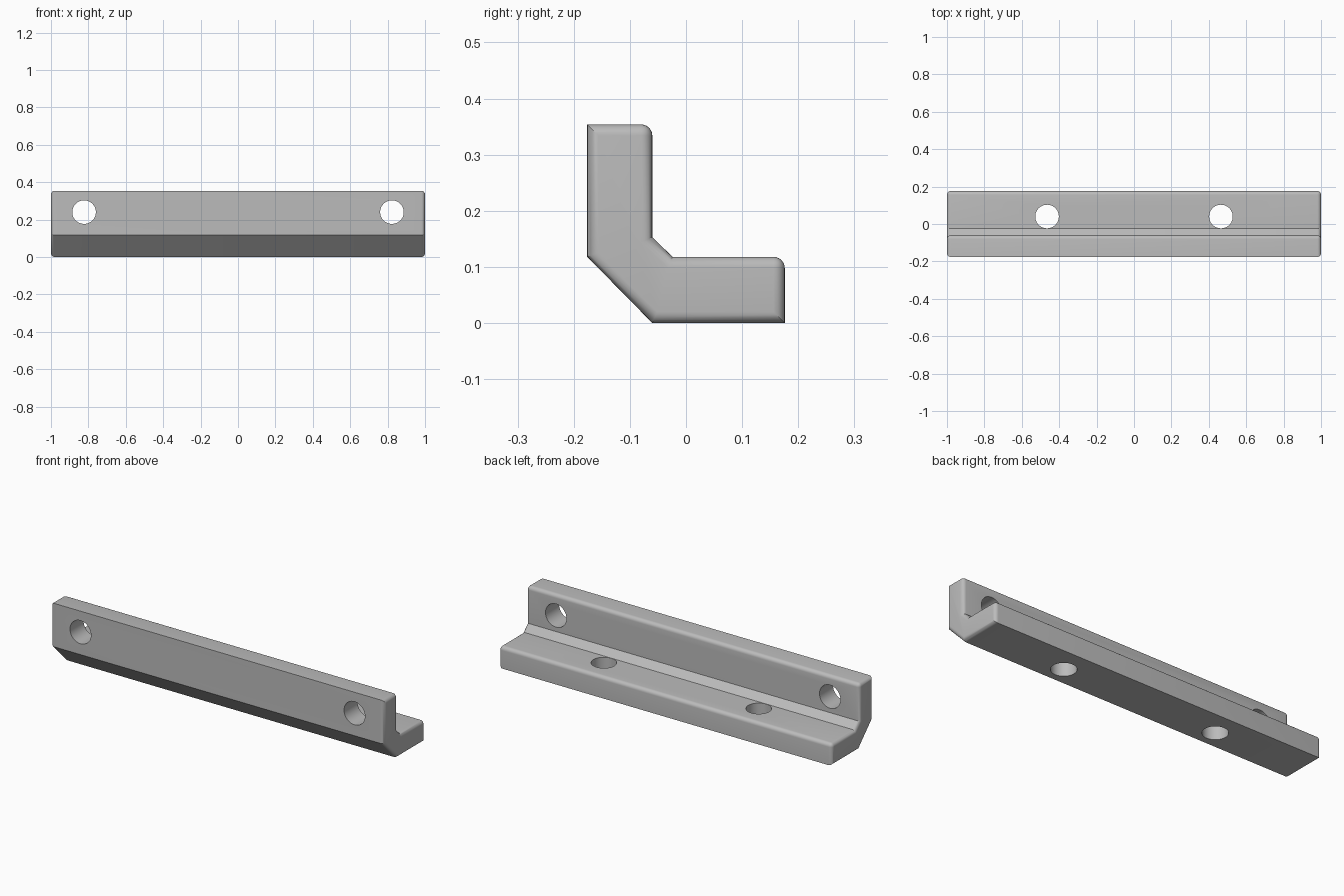
import bpy, bmesh, math
from mathutils import Matrix

cube = bpy.data.objects.get("Cube")
if cube:
    bpy.data.objects.remove(cube, do_unlink=True)

HALF_LENGTH = 1.0
FILLET = 0.02
HOLE_RADIUS = 0.063

grey = bpy.data.materials.new("plain grey")
grey.use_nodes = True
colour = (0.5, 0.5, 0.5, 1)
grey.diffuse_color = colour
grey.node_tree.nodes["Principled BSDF"].inputs["Base Color"].default_value = colour


def add_object(name, bm):
    bmesh.ops.recalc_face_normals(bm, faces=bm.faces)
    mesh = bpy.data.meshes.new(name)
    bm.to_mesh(mesh)
    bm.free()
    mesh.materials.append(grey)
    obj = bpy.data.objects.new(name, mesh)
    bpy.context.collection.objects.link(obj)
    return obj


# Angle section (y, z) extruded along x
section = [(-0.176, 0.354), (-0.06, 0.354), (-0.06, 0.153), (-0.024, 0.118),
           (0.176, 0.118), (0.176, 0), (-0.06, 0), (-0.176, 0.118)]
rounded_corners = [section[1], section[4]]

bm = bmesh.new()
end = bm.faces.new([bm.verts.new((-HALF_LENGTH, y, z)) for y, z in section])
extruded = bmesh.ops.extrude_face_region(bm, geom=[end], use_keep_orig=True)
moved = [v for v in extruded["geom"] if isinstance(v, bmesh.types.BMVert)]
bmesh.ops.translate(bm, verts=moved, vec=(2 * HALF_LENGTH, 0, 0))
bmesh.ops.recalc_face_normals(bm, faces=bm.faces)


# Fillet both end outlines and the two outer lip edges
def is_filleted(edge):
    a, b = (v.co for v in edge.verts)
    if abs(a.x - b.x) < 0.01:
        return True
    return any(math.hypot(a.y - y, a.z - z) < 0.001 for y, z in rounded_corners)


bmesh.ops.bevel(bm, geom=[e for e in bm.edges if is_filleted(e)], offset=FILLET,
                offset_type='OFFSET', segments=6, profile=0.5, affect='EDGES')
bracket = add_object("angle_bracket", bm)

# Screw holes: outer pair through the upright, inner pair through the base
cutters = bmesh.new()


def add_drill(location, rotation):
    bmesh.ops.create_cone(cutters, cap_ends=True, segments=48, radius1=HOLE_RADIUS,
                          radius2=HOLE_RADIUS, depth=0.3,
                          matrix=Matrix.Translation(location) @ rotation)


for side in (-1, 1):
    add_drill((side * 0.823, -0.12, 0.24), Matrix.Rotation(math.pi / 2, 4, 'X'))
    add_drill((side * 0.465, 0.04, 0.06), Matrix.Identity(4))
drills = add_object("hole_cutters", cutters)
drills.hide_render = True
drills.hide_set(True)

cut = bracket.modifiers.new("screw_holes", 'BOOLEAN')
cut.object = drills
cut.operation = 'DIFFERENCE'
cut.solver = 'EXACT'

# Apply the cut, remove the cutter and shade
bpy.ops.object.select_all(action='DESELECT')
bracket.select_set(True)
bpy.context.view_layer.objects.active = bracket
bpy.ops.object.modifier_apply(modifier=cut.name)
bpy.data.objects.remove(drills, do_unlink=True)
bpy.ops.object.shade_smooth_by_angle(angle=math.radians(30))
